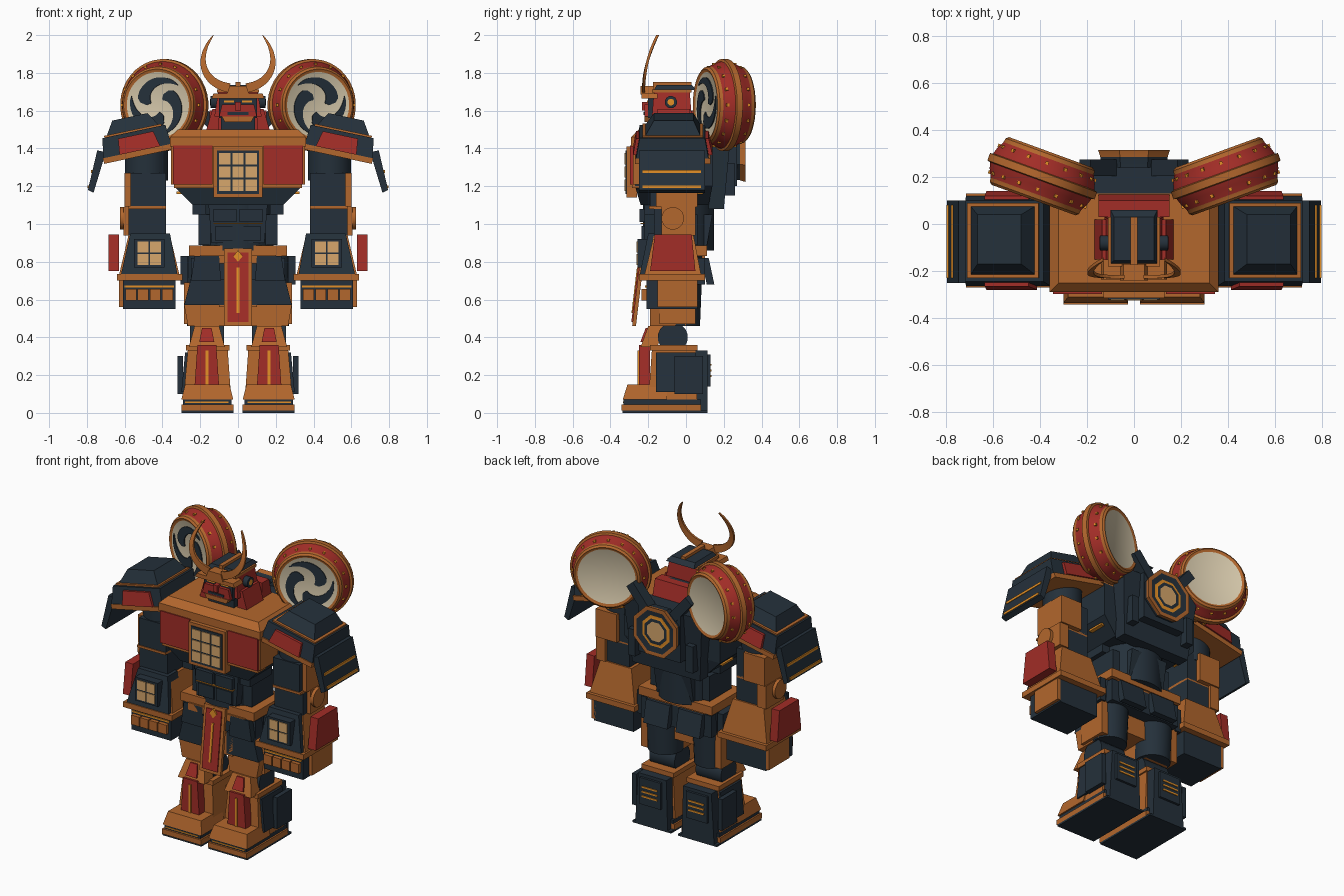
import bpy, bmesh, math
from mathutils import Matrix, Vector, geometry

cube = bpy.data.objects.get("Cube")
if cube:
    bpy.data.objects.remove(cube, do_unlink=True)


def paint(name, *rgb):
    m = bpy.data.materials.new(name)
    m.use_nodes = True
    m.diffuse_color = (*rgb, 1)
    m.node_tree.nodes["Principled BSDF"].inputs["Base Color"].default_value = (*rgb, 1)
    return m


NAVY = paint("dark_navy", .018, .03, .043)
WOOD = paint("burnt_orange", .45, .135, .026)
RED = paint("lacquer_red", .36, .026, .02)
CREAM = paint("drum_skin", .66, .57, .40)
TAN = paint("paper_window", .68, .39, .15)
GOLD = paint("bright_gold", .78, .28, .02)


def loft(name, mats, rings, pair=False, M=None, smooth=False):
    """Skin a chain of rings; mats is one material or [first cap, bands..., last cap]."""
    if not isinstance(mats, list):
        mats = [mats] * (len(rings) + 1)
    slots = list(dict.fromkeys(mats))
    bm = bmesh.new()
    loops = [[bm.verts.new(M @ Vector(p) if M else Vector(p)) for p in r] for r in rings]
    n = len(loops[0])
    bm.faces.new(loops[0]).material_index = slots.index(mats[0])
    bm.faces.new(loops[-1]).material_index = slots.index(mats[-1])
    for k, (a, b) in enumerate(zip(loops, loops[1:])):
        for i in range(n):
            j = (i + 1) % n
            f = bm.faces.new((a[i], a[j], b[j], b[i]))
            f.material_index = slots.index(mats[k + 1])
    bmesh.ops.recalc_face_normals(bm, faces=bm.faces)
    me = bpy.data.meshes.new(name)
    bm.to_mesh(me)
    bm.free()
    for m in slots:
        me.materials.append(m)
    if smooth:
        for p in me.polygons:
            p.use_smooth = True
        me.set_sharp_from_angle(angle=math.radians(35))
    ob = bpy.data.objects.new(name, me)
    bpy.context.scene.collection.objects.link(ob)
    if pair:
        ob.modifiers.new("both_sides", "MIRROR").use_mirror_merge = False
    return ob


def rect(x, y, z):
    return [(x[0], y[0], z), (x[1], y[0], z), (x[1], y[1], z), (x[0], y[1], z)]


def block(name, mat, x, y, z, tx=None, ty=None, pair=False, M=None):
    """Box, tapered when a top rectangle tx, ty is given."""
    return loft(name, mat, [rect(x, y, z[0]), rect(tx or x, ty or y, z[1])], pair, M)


def prism(name, mat, pts, y, pair=False, M=None):
    return loft(name, mat, [[(a, d, b) for a, b in pts] for d in y], pair, M)


def trap(name, mat, cx, w0, w1, z, y, pair=False):
    """Upright plate, w0 half width at the bottom and w1 at the top."""
    prism(name, mat, [(cx - w0, z[0]), (cx + w0, z[0]), (cx + w1, z[1]), (cx - w1, z[1])], y, pair)


def lathe(name, mats, profile, M, pair=False, segs=32):
    """Turn (radius, distance) pairs about the y axis."""
    turn = [(i + .5) * math.tau / segs for i in range(segs)]
    rings = [[(r * math.cos(a), t, r * math.sin(a)) for a in turn] for r, t in profile]
    return loft(name, mats, rings, pair, M, smooth=True)


def panes(name, cx, cz, y, n, half, pitch, pair=False):
    for i in range(n):
        for j in range(n):
            x, z = cx + (i - (n - 1) / 2) * pitch, cz + (j - (n - 1) / 2) * pitch
            block(name, TAN, (x - half, x + half), (y - .006, y), (z - half, z + half), pair=pair)


def at(*p):
    return Matrix.Translation(p)


def mid(w):
    return (-w, w)


UP = Matrix.Rotation(math.pi / 2, 4, "X")
SIDE = Matrix.Rotation(-math.pi / 2, 4, "Z")

# Feet
block("sole", NAVY, (.025, .3), (-.335, .115), (0, .012), pair=True)
block("foot_base", WOOD, (.025, .3), (-.342, .08), (.012, .045), pair=True)
block("foot_band", NAVY, (.035, .29), (-.33, .08), (.045, .07), pair=True)
block("foot_stripe", GOLD, (.05, .28), (-.334, -.32), (.053, .06), pair=True)
block("toe_cap", WOOD, (.025, .3), (-.335, -.1), (.07, .15), (.045, .28), (-.31, -.1), pair=True)

# Shins
block("shin", WOOD, (.035, .29), (-.2, .06), (.06, .34), (.055, .265), (-.18, .05), pair=True)
block("shin_side", NAVY, (.27, .3), (-.16, .05), (.11, .32), (.25, .28), pair=True)
block("shin_fin", NAVY, (.29, .32), (-.06, .09), (.1, .3), pair=True)
block("calf", NAVY, (.05, .28), (.04, .115), (.01, .33), (.06, .26), pair=True)
block("calf_plate", NAVY, (.09, .24), (.11, .13), (.14, .31), pair=True)
for z in (.19, .22, .25):
    block("calf_slat", GOLD, (.11, .22), (.125, .135), (z, z + .01), pair=True)
trap("shin_panel", RED, .165, .065, .05, (.14, .36), (-.25, -.19), True)
trap("shin_stripe", GOLD, .165, .008, .008, (.15, .33), (-.256, -.24), True)

# Knees
block("knee_trim", WOOD, (.045, .275), (-.19, .06), (.33, .36), pair=True)
loft("knee_plate", WOOD, [rect((.07, .26), (-.24, -.15), .35), rect((.1, .23), (-.2, -.12), .46)], True)
loft("knee_badge", RED, [rect((.125, .205), (-.242, -.2), .375), rect((.14, .19), (-.213, -.17), .45)], True)
lathe("knee_joint", NAVY, [(.08, -.09), (.08, .09)], at(.165, -.07, .4) @ SIDE, True, 16)

# Thighs
lathe("thigh", NAVY, [(.105, -.17), (.12, .2)], at(.165, -.03, .63) @ UP, True, 24)
block("thigh_front", WOOD, (.07, .265), (-.19, 0), (.46, .57), (.06, .285), pair=True)
block("thigh_upper", NAVY, (.06, .285), (-.2, 0), (.57, .71), (.06, .25), pair=True)
block("thigh_side", WOOD, (.24, .285), (-.14, .05), (.47, .69), pair=True)
block("hip_fin", NAVY, (.265, .305), (-.12, .06), (.68, .83), pair=True)

# Hips and front apron
block("pelvis", NAVY, mid(.25), (-.18, .1), (.68, .82))
block("hip_plate", NAVY, (.09, .25), (-.22, -.15), (.7, .83), (.1, .23), pair=True)
block("crotch", WOOD, mid(.1), (-.2, .02), (.56, .7))
block("belt", WOOD, mid(.26), (-.21, .11), (.83, .885))
block("belt_lower", WOOD, mid(.2), (-.22, .1), (.79, .835))
block("rear_skirt", NAVY, (.03, .2), (.11, .15), (.68, .82), ty=(.08, .12), pair=True)
for mat, w, z, d in ((WOOD, .075, (.46, .87), 0), (RED, .055, (.48, .85), .007), (GOLD, .007, (.53, .77), .012)):
    lean = [-.285 - d + (h - .46) * .12 for h in z]
    loft("apron", mat, [rect(mid(w), (y, y + .02), h) for y, h in zip(lean, z)])
prism("apron_diamond", GOLD, [(0, .8), (.025, .83), (0, .86), (-.025, .83)], (-.255, -.24))

# Waist
lathe("waist", NAVY, [(.19, -.14), (.19, .14)], at(0, -.04, 1) @ UP, segs=24)
block("waist_side", NAVY, (.14, .21), (-.16, .06), (.89, 1.05), pair=True)
block("belly", NAVY, mid(.14), (-.22, 0), (.9, 1.15), mid(.16))
block("belly_plate", NAVY, (.008, .12), (-.235, -.2), (.91, .99), pair=True)
block("belly_plate_upper", NAVY, (.008, .13), (-.245, -.2), (1.01, 1.08), pair=True)
block("belly_stripe", GOLD, mid(.13), (-.242, -.2), (1, 1.006))
block("waist_rear", NAVY, mid(.13), (.05, .11), (.88, 1.05), ty=(.08, .14))

# Chest
block("chest", NAVY, mid(.24), (-.24, .12), (1.1, 1.2), mid(.34), (-.27, .14))
block("chest_core", NAVY, mid(.34), (-.27, .14), (1.2, 1.42))
block("rib_block", NAVY, (.17, .24), (-.22, 0), (1.05, 1.14), pair=True)
block("chest_lip", WOOD, mid(.34), (-.285, -.2), (1.19, 1.215))
block("chest_frame", WOOD, mid(.355), (-.28, -.1), (1.21, 1.43))
block("chest_panel", RED, (.135, .345), (-.297, -.27), (1.21, 1.415), pair=True)
block("chest_top", WOOD, mid(.36), (-.29, .14), (1.41, 1.46))
block("chest_slope", WOOD, mid(.36), (-.29, .14), (1.46, 1.5), mid(.32), (-.25, .13))
block("window_frame", WOOD, mid(.13), (-.315, -.26), (1.14, 1.41))
block("window_back", NAVY, mid(.11), (-.32, -.3), (1.16, 1.39))
panes("chest_window", 0, 1.275, -.319, 3, .03, .07)

# Back pack and rear badge
block("back_pack", NAVY, mid(.24), (.12, .2), (1.08, 1.5), mid(.28), (.12, .24))
block("back_core", NAVY, mid(.15), (.15, .27), (1.2, 1.5))
block("back_pod", NAVY, (.18, .23), (.18, .26), (1.15, 1.32), pair=True)
for z in (1.16, 1.2, 1.24):
    block("side_vent", GOLD, (.3, .325), (-.02, .09), (z, z + .012), pair=True)
lathe("rear_badge", [NAVY, NAVY, WOOD, WOOD, NAVY, GOLD, NAVY, TAN],
      [(.15, .24), (.155, .285), (.165, .315), (.14, .315), (.105, .305), (.085, .31), (.065, .31)],
      at(0, 0, 1.375), segs=8)
block("drum_arm", NAVY, (-.03, .03), (-.035, .035), (0, .2), pair=True,
      M=at(.08, .24, 1.46) @ Matrix.Rotation(math.radians(40), 4, "Y"))

# Drums with swirl emblems
D = at(.39, .203, 1.63) @ Matrix.Rotation(math.radians(20), 4, "Z")
half = [(.175, -.1), (.19, -.108), (.202, -.098), (.205, -.08), (.222, -.045), (.23, -.02), (.243, -.016)]
skin = [CREAM, WOOD, WOOD, WOOD, RED, RED, WOOD]
lathe("drum", skin + [WOOD] + skin[::-1], half + [(r, -t) for r, t in half[::-1]], D, True, 40)
for row in (-.06, .06):
    for k in range(16):
        spot = D @ Matrix.Rotation(k * math.tau / 16, 4, "Y") @ at(.214, row, 0)
        block("drum_stud", GOLD, mid(.008), mid(.007), mid(.007), pair=True, M=spot)
for k in range(3):
    rings = []
    for i in range(17):
        s = i / 16
        a = k * math.tau / 3 + 2.4 * s
        r = .065 + .09 * s
        h = .044 * min(1, math.sqrt(s / .15)) * (1 - s) ** .7 + .001
        rings.append([(q * math.cos(a), y, q * math.sin(a))
                      for q, y in ((r - h, -.106), (r + h, -.106), (r + h, -.099), (r - h, -.099))])
    loft("drum_swirl", NAVY, rings, True, D)

# Head
block("neck", NAVY, mid(.09), (-.17, .05), (1.48, 1.6))
block("collar", RED, mid(.15), (.03, .13), (1.48, 1.6), ty=(.03, .1))
block("helmet", RED, mid(.125), (-.18, .03), (1.57, 1.7), mid(.105), (-.17, .02))
block("helmet_rim", WOOD, mid(.11), (-.18, .03), (1.695, 1.712))
block("helmet_cap", NAVY, mid(.1), (-.17, .06), (1.71, 1.735), mid(.085), (-.155, .03))
block("helmet_ridge", WOOD, mid(.014), (-.175, .03), (1.71, 1.752))
block("cheek_guard", RED, (.1, .17), (-.15, .02), (1.49, 1.61), (.1, .135), pair=True)
block("face", NAVY, mid(.1), (-.2, -.1), (1.56, 1.67))
block("eye", GOLD, (.02, .075), (-.206, -.19), (1.642, 1.653), pair=True)
block("mask", RED, mid(.1), (-.22, -.15), (1.57, 1.632), mid(.085))
block("mouth", NAVY, mid(.055), (-.225, -.2), (1.578, 1.592))
block("nose", RED, mid(.015), (-.232, -.19), (1.6, 1.645))
block("chin", WOOD, mid(.07), (-.22, -.14), (1.54, 1.568), mid(.085))
block("brow", WOOD, mid(.14), (-.235, -.15), (1.665, 1.69), mid(.13))
block("crest_base", WOOD, mid(.06), (-.24, -.17), (1.685, 1.73), mid(.045))
lathe("ear", [NAVY, NAVY, NAVY, GOLD], [(.033, 0), (.033, .035), (.018, .037)],
      at(.11, -.08, 1.645) @ SIDE, True, 12)

# Crescent horns
spine = geometry.interpolate_bezier(*[Vector(p) for p in ((.045, 1.72), (.17, 1.74), (.24, 1.86), (.13, 2))], 16)
rings = []
for i, p in enumerate(spine):
    t = (spine[min(i + 1, 15)] - spine[max(i - 1, 0)]).normalized()
    n = Vector((t.y, -t.x)) * (.024 * (1 - i / 15) ** .6 + .001)
    y = -.225 + .075 * ((p.y - 1.7) / .3) ** 2
    a, b = p + n, p - n
    rings.append([(q.x, y + d, q.y) for q, d in ((a, -.007), (b, -.007), (b, .007), (a, .007))])
loft("horn", WOOD, rings, True)

# Shoulder armour, sloping outward
P = at(.35, 0, 1.41) @ Matrix.Rotation(math.radians(12), 4, "Y")
block("shoulder_trim", WOOD, (-.01, .37), (-.27, .13), (-.015, .015), pair=True, M=P)
block("shoulder_plate", NAVY, (0, .37), (-.265, .12), (.01, .12), (.01, .35), (-.245, .1), True, P)
block("shoulder_red", RED, (.06, .28), (-.28, .14), (.015, .1), (.08, .27), (-.265, .12), True, P)
block("shoulder_line", WOOD, (.03, .34), (-.23, .09), (.11, .13), pair=True, M=P)
block("shoulder_cap", NAVY, (.04, .33), (-.22, .08), (.12, .2), (.09, .28), (-.17, .04), True, P)
prism("shoulder_flap", NAVY, [(.7, 1.38), (.745, 1.39), (.795, 1.18), (.765, 1.165)], (-.25, .1), True)
for z in (1.27, 1.19):
    x = .745 + (1.39 - z) * .238
    block("flap_stripe", GOLD, (x - .01, x + .004), (-.23, .08), (z, z + .015), pair=True)

# Arms
lathe("shoulder_joint", NAVY, [(.115, -.11), (.115, .11)], at(.485, -.07, 1.34) @ UP, True, 24)
block("upper_arm", NAVY, (.38, .57), (-.19, .03), (1.09, 1.27), pair=True)
block("arm_plate", WOOD, (.45, .6), (-.16, .06), (1.09, 1.27), pair=True)
block("arm_trim", WOOD, (.38, .58), (-.195, .03), (1.08, 1.095), pair=True)
block("elbow", NAVY, (.38, .58), (-.17, .03), (.93, 1.08), pair=True)
block("elbow_plate", WOOD, (.54, .605), (-.13, .05), (.94, 1.09), pair=True)
lathe("elbow_disc", WOOD, [(.06, 0), (.06, .025)], at(.6, -.07, 1.03) @ SIDE, True, 16)

# Forearms
block("forearm", WOOD, (.31, .63), (-.22, .08), (.73, .94), (.36, .58), (-.17, .04), True)
block("forearm_front", NAVY, (.32, .62), (-.245, -.1), (.73, .95), (.36, .57), (-.2, -.1), True)
block("forearm_trim", WOOD, (.295, .64), (-.25, .1), (.7, .735), pair=True)
block("forearm_window_frame", NAVY, (.39, .55), (-.258, -.2), (.77, .92), pair=True)
panes("forearm_window", .47, .845, -.257, 2, .029, .066, True)
block("arm_shield", RED, (.63, .685), (-.19, .05), (.75, .945), ty=(-.165, .03), pair=True)

# Hands
block("hand", NAVY, (.33, .61), (-.21, .06), (.55, .7), pair=True)
block("hand_side", WOOD, (.6, .63), (-.15, .06), (.56, .7), pair=True)
block("finger_bar", GOLD, (.34, .6), (-.216, -.19), (.665, .675), pair=True)
for i in range(4):
    x = .345 + i * .064
    block("finger", WOOD, (x, x + .058), (-.235, -.18), (.595, .655), pair=True)
